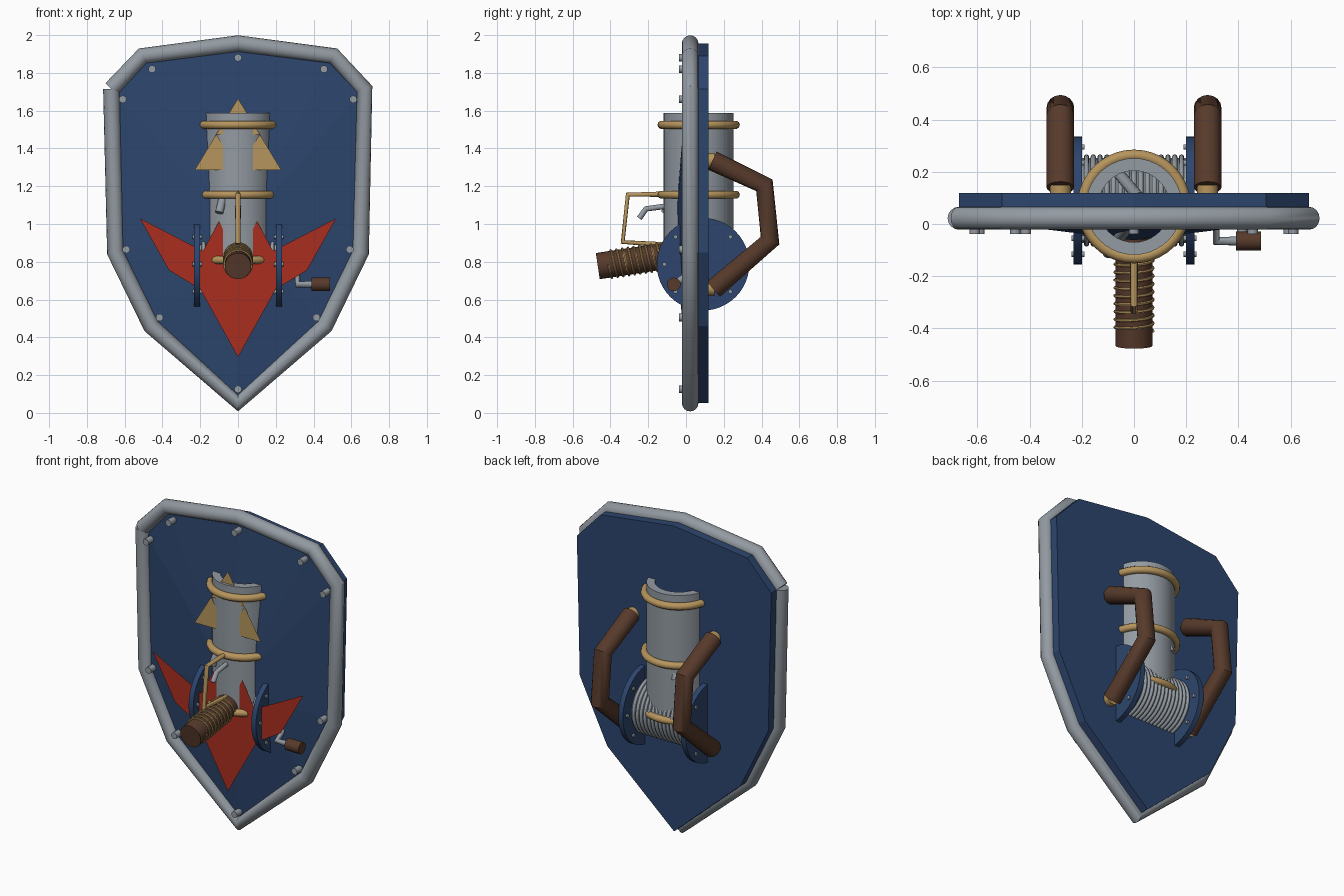
import bpy, bmesh, math
from mathutils import Vector

if "Cube" in bpy.data.objects:
    bpy.data.objects.remove(bpy.data.objects["Cube"])


def material(name, rgb):
    m = bpy.data.materials.new(name)
    m.diffuse_color = (*rgb, 1)
    m.use_nodes = True
    m.node_tree.nodes["Principled BSDF"].inputs["Base Color"].default_value = m.diffuse_color
    return m


BLUE = material("blue paint", (0.026, 0.06, 0.155))
STEEL = material("steel grey", (0.29, 0.325, 0.36))
RED = material("red paint", (0.40, 0.027, 0.014))
GOLD = material("brass gold", (0.47, 0.30, 0.11))
BROWN = material("brown leather", (0.095, 0.042, 0.024))


def add_mesh(name, verts, faces, mat):
    me = bpy.data.meshes.new(name)
    me.from_pydata(verts, [], faces)
    me.materials.append(mat)
    ob = bpy.data.objects.new(name, me)
    bpy.context.collection.objects.link(ob)
    return ob


def smooth(ob, angle=40):
    bpy.ops.object.select_all(action='DESELECT')
    ob.select_set(True)
    bpy.context.view_layer.objects.active = ob
    bpy.ops.object.shade_smooth_by_angle(angle=math.radians(angle))


def tube(name, pts, r, mat, res=4):
    """Round tube swept along a polyline, with flat caps."""
    cu = bpy.data.curves.new(name + "_path", 'CURVE')
    cu.dimensions = '3D'
    cu.bevel_depth, cu.bevel_resolution, cu.use_fill_caps = r, res, True
    sp = cu.splines.new('POLY')
    sp.points.add(len(pts) - 1)
    for p, q in zip(sp.points, pts):
        p.co = (*q, 1)
    tmp = bpy.data.objects.new(name + "_tmp", cu)
    bpy.context.collection.objects.link(tmp)
    bpy.context.view_layer.update()
    dg = bpy.context.evaluated_depsgraph_get()
    me = bpy.data.meshes.new_from_object(tmp.evaluated_get(dg))
    bpy.data.objects.remove(tmp)
    me.name = name
    me.materials.clear()
    me.materials.append(mat)
    ob = bpy.data.objects.new(name, me)
    bpy.context.collection.objects.link(ob)
    smooth(ob)
    return ob


def cylinder(name, a, b, r, mat, sides=24):
    a, b = Vector(a), Vector(b)
    bpy.ops.mesh.primitive_cylinder_add(vertices=sides, radius=r, depth=(b - a).length,
                                        location=(a + b) / 2)
    ob = bpy.context.object
    ob.rotation_euler = (b - a).to_track_quat('Z', 'Y').to_euler()
    ob.name = name
    ob.data.materials.append(mat)
    smooth(ob)
    return ob


def ring(name, loc, major, minor, mat, rot=(0, 0, 0), seg=40, mseg=10):
    bpy.ops.mesh.primitive_torus_add(location=loc, rotation=rot, major_radius=major,
                                     minor_radius=minor, major_segments=seg, minor_segments=mseg)
    ob = bpy.context.object
    ob.name = name
    ob.data.materials.append(mat)
    smooth(ob, 80)
    return ob


# Shield plate: flat back, front faces rising to a low central point
half = [(0, 1.955), (0.505, 1.89), (0.67, 1.715), (0.65, 0.85), (0.46, 0.46), (0, 0.052)]
outline = half + [(-x, z) for x, z in half[-2:0:-1]]
n = len(outline)
verts = [(x, 0.02, z) for x, z in outline] + [(x, 0.118, z) for x, z in outline]
verts.append((0, -0.062, 0.95))
faces = [(i, 2 * n, (i + 1) % n) for i in range(n)]
faces += [(i, (i + 1) % n, n + (i + 1) % n, n + i) for i in range(n)]
faces.append(tuple(range(n, 2 * n)))
plate = add_mesh("shield_plate", verts, faces, BLUE)
bm = bmesh.new()
bm.from_mesh(plate.data)
bmesh.ops.recalc_face_normals(bm, faces=bm.faces)
bm.to_mesh(plate.data)
bm.free()

# Rim: open tube that starts and ends at the upper left corner
start = outline.index((-0.67, 1.715))
loop = outline[start:] + outline[:start + 1]
tube("rim", [(x, 0.022, z) for x, z in loop], 0.044, STEEL, 6)

# Rim bolts
bolts = [(0, 1.88), (0.455, 1.82), (0.61, 1.66), (0.592, 0.865), (0.415, 0.505), (0, 0.125)]
for x, z in bolts + [(-x, z) for x, z in bolts[1:-1]]:
    cylinder("rim_bolt", (x, -0.038, z), (x, 0.06, z), 0.02, STEEL, 12)

# Painted emblem: winged shape and three triangles
right = [(0, 0.295), (0.2, 0.655), (0.365, 0.755), (0.52, 1.03), (0.185, 0.857),
         (0.1, 1.016), (0, 0.8)]
wing = right + [(-x, z) for x, z in right[-2:0:-1]]
add_mesh("wing_emblem", [(x, -0.1, z) for x, z in wing], [tuple(range(len(wing)))], RED)
for cx, z in ((0, 1.475), (-0.115, 1.285), (0.115, 1.285)):
    add_mesh("triangle_emblem", [(cx - 0.115, -0.1, z), (cx + 0.115, -0.1, z),
                                 (cx, -0.1, z + 0.19)], [(0, 1, 2)], GOLD)

# Launcher barrel: hollow open tube with brass bands
CY = 0.067
SEG = 40
prof = [(0.185, 0.8), (0.185, 1.588), (0.137, 1.588), (0.137, 0.8)]
verts = [(r * math.cos(2 * math.pi * i / SEG), CY + r * math.sin(2 * math.pi * i / SEG), z)
         for i in range(SEG) for r, z in prof]
faces = [(4 * i + k, 4 * ((i + 1) % SEG) + k, 4 * ((i + 1) % SEG) + (k + 1) % 4,
          4 * i + (k + 1) % 4) for i in range(SEG) for k in range(4)]
smooth(add_mesh("barrel", verts, faces, STEEL))
for z in (1.525, 1.155, 0.81):
    ring("barrel_band", (0, CY, z), 0.196, 0.022, GOLD)

# Slanted rods inside the barrel, breaking through its wall
cylinder("inner_rod_front", (-0.1, -0.11, 1.06), (0, 0.02, 1.45), 0.022, STEEL, 12)
cylinder("inner_rod_back", (-0.085, 0.225, 1.06), (0.02, 0.1, 1.45), 0.022, STEEL, 12)

# Cable spool: core, windings, two bolted flanges
SY, SZ = 0.09, 0.787
cylinder("spool_core", (-0.2, SY, SZ), (0.2, SY, SZ), 0.162, STEEL, 32)
for i in range(15):
    ring("cable_winding", (-0.182 + 0.026 * i, SY, SZ), 0.167, 0.01, STEEL,
         (0, math.pi / 2, 0), 32, 8)
for s in (-1, 1):
    cylinder("spool_flange", (s * 0.2, SY, SZ), (s * 0.232, SY, SZ), 0.245, BLUE, 48)
    for k in range(8):
        a = k * math.pi / 4
        y, z = SY + 0.205 * math.cos(a), SZ + 0.205 * math.sin(a)
        cylinder("flange_bolt", (s * 0.19, y, z), (s * 0.24, y, z), 0.011, STEEL, 10)

# Crank
tube("crank_arm", [(0.2, SY, SZ), (0.315, SY, SZ), (0.315, -0.065, 0.68), (0.41, -0.065, 0.68)],
     0.018, STEEL)
cylinder("crank_knob", (0.39, -0.065, 0.68), (0.487, -0.065, 0.68), 0.036, BROWN)

# Pistol grip with wire wrap
ga, gb = Vector((0, -0.05, 0.84)), Vector((0, -0.467, 0.777))
cylinder("grip", ga, gb, 0.07, BROWN)
axis = (gb - ga).normalized()
side = Vector((1, 0, 0))
up = axis.cross(side)
wire = []
for i in range(9 * 24 + 1):
    t = i / 24
    a = 2 * math.pi * t
    wire.append(ga + axis * (0.09 + 0.0305 * t)
                + (side * math.cos(a) + up * math.sin(a)) * 0.073)
tube("grip_wire", wire, 0.006, GOLD, 1)

# Trigger and guard
tube("trigger_guard", [(0, -0.12, 1.158), (0, -0.308, 1.155), (0, -0.335, 0.905),
                       (0, -0.12, 0.89)], 0.014, GOLD)
tube("trigger", [(0, -0.1, 1.095), (0, -0.212, 1.08), (0, -0.247, 1.03)], 0.015, STEEL)

# Rear carrying handles with brass end mounts
for s in (-1, 1):
    x = s * 0.282
    tube("rear_handle", [(x, 0.14, 1.335), (x, 0.415, 1.205), (x, 0.445, 0.912),
                         (x, 0.145, 0.655)], 0.053, BROWN, 6)
    for z in (1.335, 0.66):
        cylinder("handle_mount", (x, 0.11, z), (x, 0.15, z), 0.04, GOLD)
